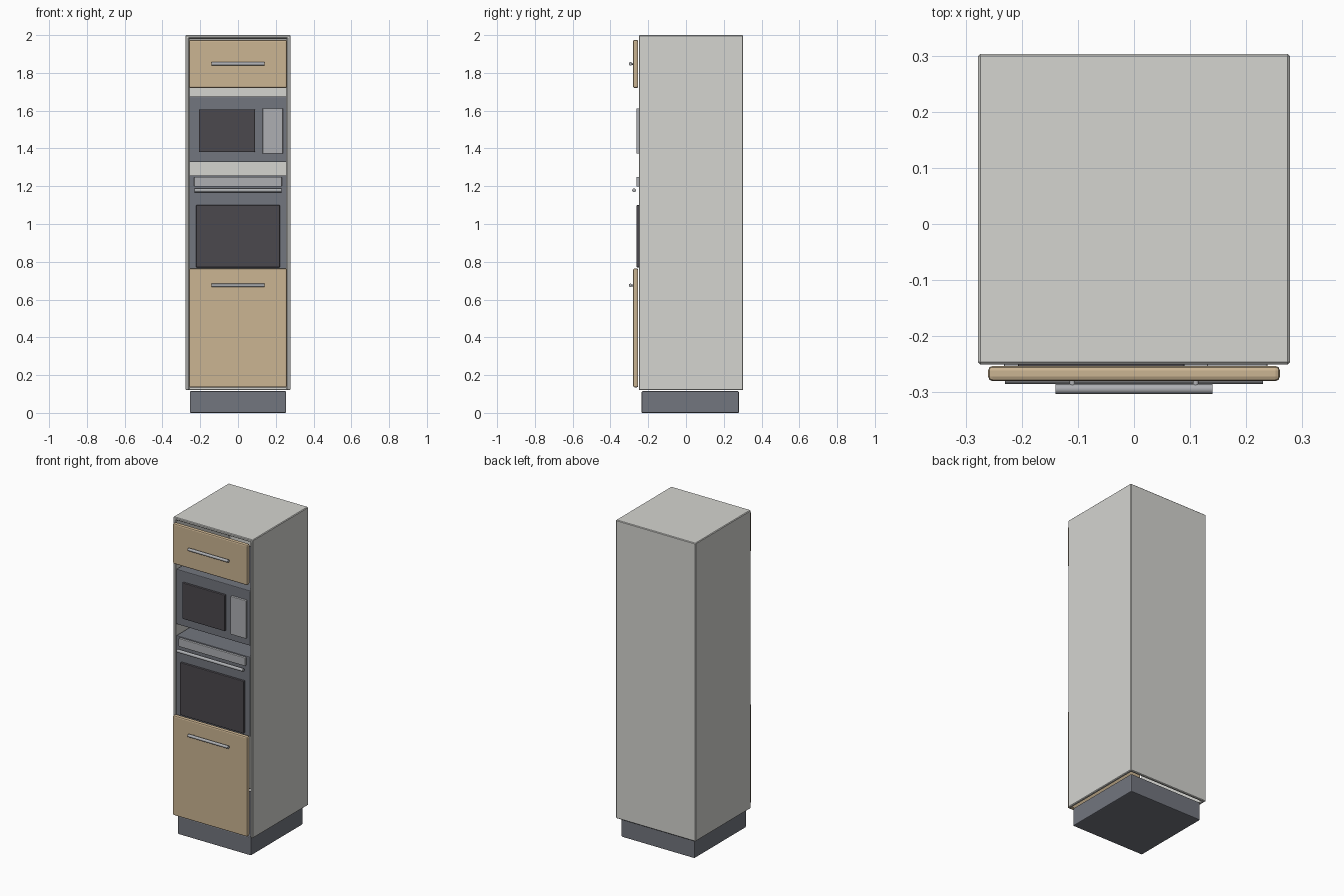
import bpy, bmesh, math

if "Cube" in bpy.data.objects:
    bpy.data.objects.remove(bpy.data.objects["Cube"])


def material(name, rgb):
    m = bpy.data.materials.new(name)
    m.diffuse_color = (*rgb, 1)
    m.use_nodes = True
    m.node_tree.nodes["Principled BSDF"].inputs["Base Color"].default_value = m.diffuse_color
    return m


WOOD = material("wood", (0.60, 0.46, 0.29))
SLATE = material("slate", (0.17, 0.18, 0.21))
GLASS = material("dark_glass", (0.07, 0.065, 0.075))
STEEL = material("steel", (0.42, 0.43, 0.45))
SHELL = material("shell", (0.66, 0.66, 0.63))


def finish(bm, name, mat, bevel=0.0):
    mesh = bpy.data.meshes.new(name)
    bm.to_mesh(mesh)
    bm.free()
    ob = bpy.data.objects.new(name, mesh)
    bpy.context.collection.objects.link(ob)
    mesh.materials.append(mat)
    if bevel:
        mod = ob.modifiers.new("bevel", "BEVEL")
        mod.width = bevel
        mod.segments = 2
    return ob


def box_mesh(x, y, z):
    """Box from (min, max) ranges on each axis."""
    bm = bmesh.new()
    bmesh.ops.create_cube(bm, size=1)
    for v in bm.verts:
        for i, (lo, hi) in enumerate((x, y, z)):
            v.co[i] = hi if v.co[i] > 0 else lo
    return bm


def box(name, x, y, z, mat, bevel=0.004):
    return finish(box_mesh(x, y, z), name, mat, bevel)


def rod(name, loc, radius, length, mat, axis="x"):
    rot = (0, math.pi / 2, 0) if axis == "x" else (math.pi / 2, 0, 0)
    bpy.ops.mesh.primitive_cylinder_add(vertices=16, radius=radius, depth=length,
                                        location=loc, rotation=rot)
    ob = bpy.context.object
    ob.name = name
    ob.data.materials.append(mat)
    bpy.ops.object.shade_smooth_by_angle(angle=math.radians(40))
    return ob


# Cabinet shell: open at the front and underneath, with thick walls
bm = box_mesh((-0.278, 0.278), (-0.25, 0.303), (0.12, 2.0))
bm.normal_update()
bmesh.ops.delete(bm, geom=[f for f in bm.faces if f.normal.y < -0.5 or f.normal.z < -0.5],
                 context="FACES_ONLY")
cabinet = finish(bm, "cabinet_shell", SHELL)
wall = cabinet.modifiers.new("wall", "SOLIDIFY")
wall.thickness = 0.017
wall.offset = -1
wall.use_even_offset = True
edge = cabinet.modifiers.new("bevel", "BEVEL")
edge.width = 0.004

# Plinth
box("plinth", (-0.255, 0.255), (-0.235, 0.28), (0, 0.115), SLATE, 0.005)

# Drawer fronts with bar handles
for name, z0, z1, hz in (("lower_drawer", 0.135, 0.765, 0.675),
                         ("upper_drawer", 1.72, 1.975, 1.848)):
    box(name + "_front", (-0.26, 0.26), (-0.28, -0.253), (z0, z1), WOOD, 0.008)
    rod(name + "_handle", (0, -0.294, hz), 0.009, 0.28, STEEL)
    for x in (-0.11, 0.11):
        rod(name + "_handle_post", (x, -0.284, hz), 0.005, 0.018, STEEL, "y")

# Oven
box("oven_body", (-0.257, 0.257), (-0.248, 0.25), (0.755, 1.257), SLATE)
box("oven_window", (-0.222, 0.222), (-0.262, -0.24), (0.77, 1.10), GLASS)
box("oven_control_panel", (-0.232, 0.232), (-0.262, -0.24), (1.198, 1.25), STEEL)
rod("oven_handle", (0, -0.275, 1.178), 0.01, 0.46, STEEL)

# Microwave
box("microwave_body", (-0.257, 0.257), (-0.248, 0.25), (1.328, 1.675), SLATE)
box("microwave_window", (-0.207, 0.09), (-0.262, -0.24), (1.38, 1.607), GLASS)
box("microwave_control_panel", (0.13, 0.238), (-0.262, -0.24), (1.372, 1.612), STEEL)
